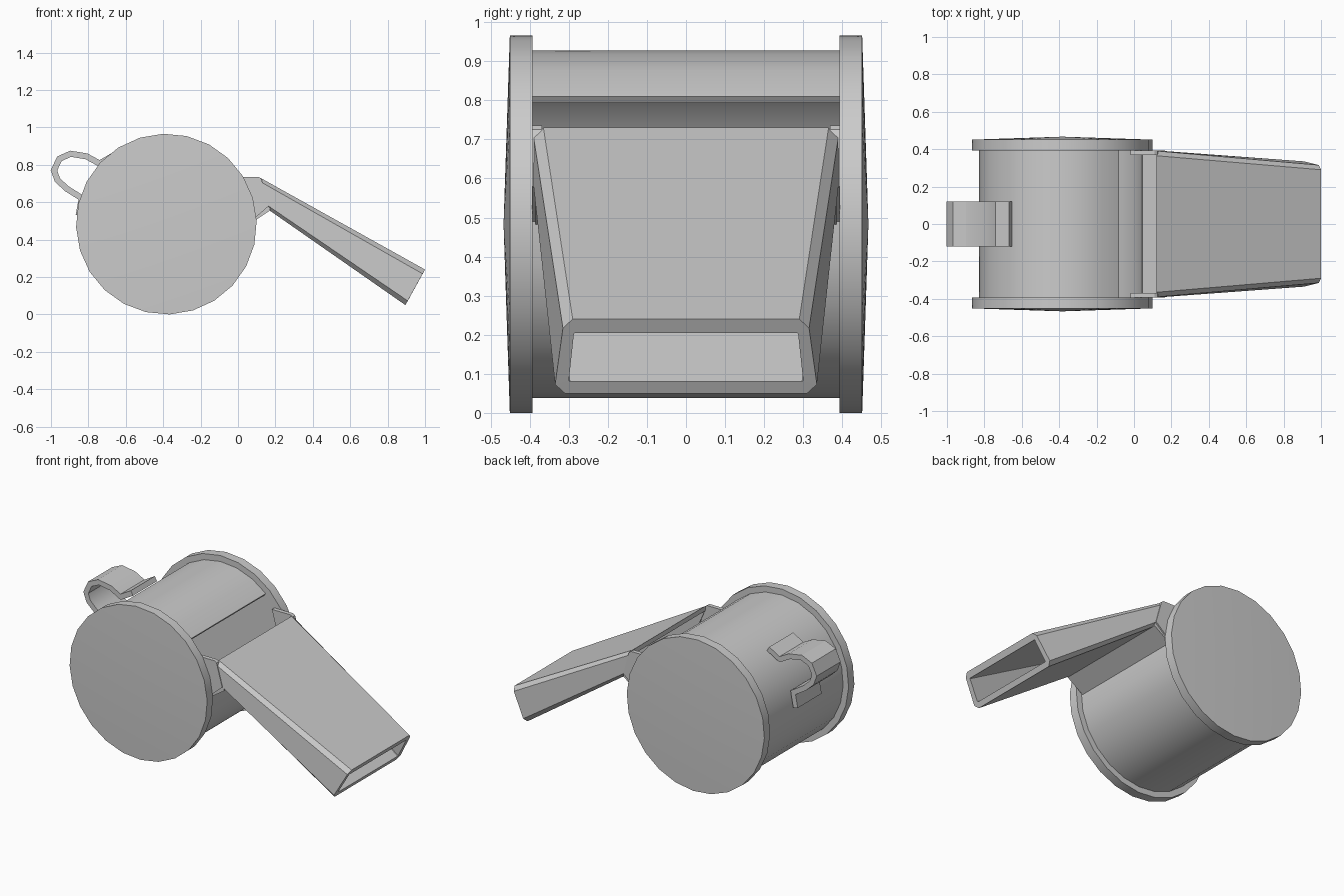
import bpy, math
from math import radians, cos, sin
from mathutils import Vector

if "Cube" in bpy.data.objects:
    bpy.data.objects.remove(bpy.data.objects["Cube"])

CX, CZ = -0.383, 0.483   # axis of the round chamber


def make(name, verts, faces, smooth=True):
    me = bpy.data.meshes.new(name)
    me.from_pydata(verts, [], faces)
    ob = bpy.data.objects.new(name, me)
    bpy.context.collection.objects.link(ob)
    bpy.context.view_layer.objects.active = ob
    for o in bpy.context.selected_objects:
        o.select_set(False)
    ob.select_set(True)
    bpy.ops.object.mode_set(mode='EDIT')
    bpy.ops.mesh.select_all(action='SELECT')
    bpy.ops.mesh.normals_make_consistent(inside=False)
    bpy.ops.object.mode_set(mode='OBJECT')
    if smooth:
        bpy.ops.object.shade_smooth_by_angle(angle=radians(30))
    return ob


def loft(name, rings, closed=False, smooth=True):
    """Skin equal-length rings; cap the ends unless the loft closes on itself."""
    n, m = len(rings[0]), len(rings)
    verts = [p for r in rings for p in r]
    faces = []
    for i in range(m if closed else m - 1):
        a, b = i * n, ((i + 1) % m) * n
        faces += [(a + k, a + (k + 1) % n, b + (k + 1) % n, b + k) for k in range(n)]
    if not closed:
        faces += [tuple(range(n)), tuple(range((m - 1) * n, m * n))]
    return make(name, verts, faces, smooth)


def strip(name, path, thick, half):
    """Bent sheet: an xz path with thickness, spanning y = -half..half."""
    pts = [Vector(p) for p in path]
    rings = []
    for i, p in enumerate(pts):
        d0 = (p - pts[max(i - 1, 0)]).normalized()
        d1 = (pts[min(i + 1, len(pts) - 1)] - p).normalized()
        d = (d0 + d1).normalized()
        miter = max(d.dot(d1 if d1.length else d0), 0.6)
        n = Vector((-d.y, d.x)) * (thick / 2 / miter)
        a, b = p + n, p - n
        rings.append([(a.x, -half, a.y), (a.x, half, a.y),
                      (b.x, half, b.y), (b.x, -half, b.y)])
    return loft(name, rings)


def prism(name, poly, y0, y1):
    return loft(name, [[(x, y, z) for x, z in poly] for y in (y0, y1)], smooth=False)


def arc(r, a0, steps):
    return [(CX + r * cos(radians(a0 + 15 * i)), CZ + r * sin(radians(a0 + 15 * i)))
            for i in range(steps)]


# Chamber wall, open at the sound slot
strip("chamber_wall", arc(0.435, 47, 22), 0.02, 0.396)

# Slightly domed end discs
for side, label in ((-1, "front"), (1, "back")):
    rim = arc(0.483, 2, 24)
    verts = [(x, side * y, z) for y in (0.393, 0.451) for x, z in rim]
    verts.append((CX, side * 0.467, CZ))
    faces = [tuple(range(24))]
    for k in range(24):
        j = (k + 1) % 24
        faces += [(k, j, 24 + j, 24 + k), (24 + k, 24 + j, 48)]
    make(label + "_disc", verts, faces)


def section(top, bottom, wt, wb, c, f):
    """Chamfered four-sided section between two xz points."""
    t, b = Vector(top), Vector(bottom)
    half = [(0, wt - c), (f, wt), (1 - f, wb), (1, wb - c)]
    full = half + [(s, -w) for s, w in reversed(half)]
    out = []
    for s, w in full:
        p = t.lerp(b, s)
        out.append((p.x, w, p.y))
    return out


# Hollow tapering mouthpiece
loft("mouthpiece", [
    section((0.12, 0.73), (0.17, 0.555), 0.39, 0.39, 0.025, 0.14),
    section((1.0, 0.24), (0.895, 0.05), 0.315, 0.335, 0.025, 0.12),
    section((0.981, 0.205), (0.912, 0.08), 0.287, 0.30, 0.003, 0.02),
    section((0.12, 0.70), (0.17, 0.59), 0.36, 0.36, 0.003, 0.02),
], closed=True, smooth=False)

# Throat joining mouthpiece to chamber
prism("throat_floor", [(0.17, 0.555), (0.17, 0.59), (0.045, 0.515), (0.05, 0.475)], -0.385, 0.385)
for side, label in ((-1, "front"), (1, "back")):
    prism(label + "_throat_wall",
          [(-0.02, 0.735), (0.11, 0.735), (0.125, 0.725), (0.165, 0.58), (0.05, 0.48)],
          side * 0.368, side * 0.394)

# Lanyard loop with two tabs lying on the chamber
strip("lanyard_loop", [(-0.66, 0.853), (-0.74, 0.807), (-0.81, 0.845), (-0.895, 0.859),
                       (-0.955, 0.832), (-0.984, 0.77), (-0.965, 0.718), (-0.915, 0.672),
                       (-0.835, 0.622), (-0.852, 0.53)], 0.032, 0.12)
